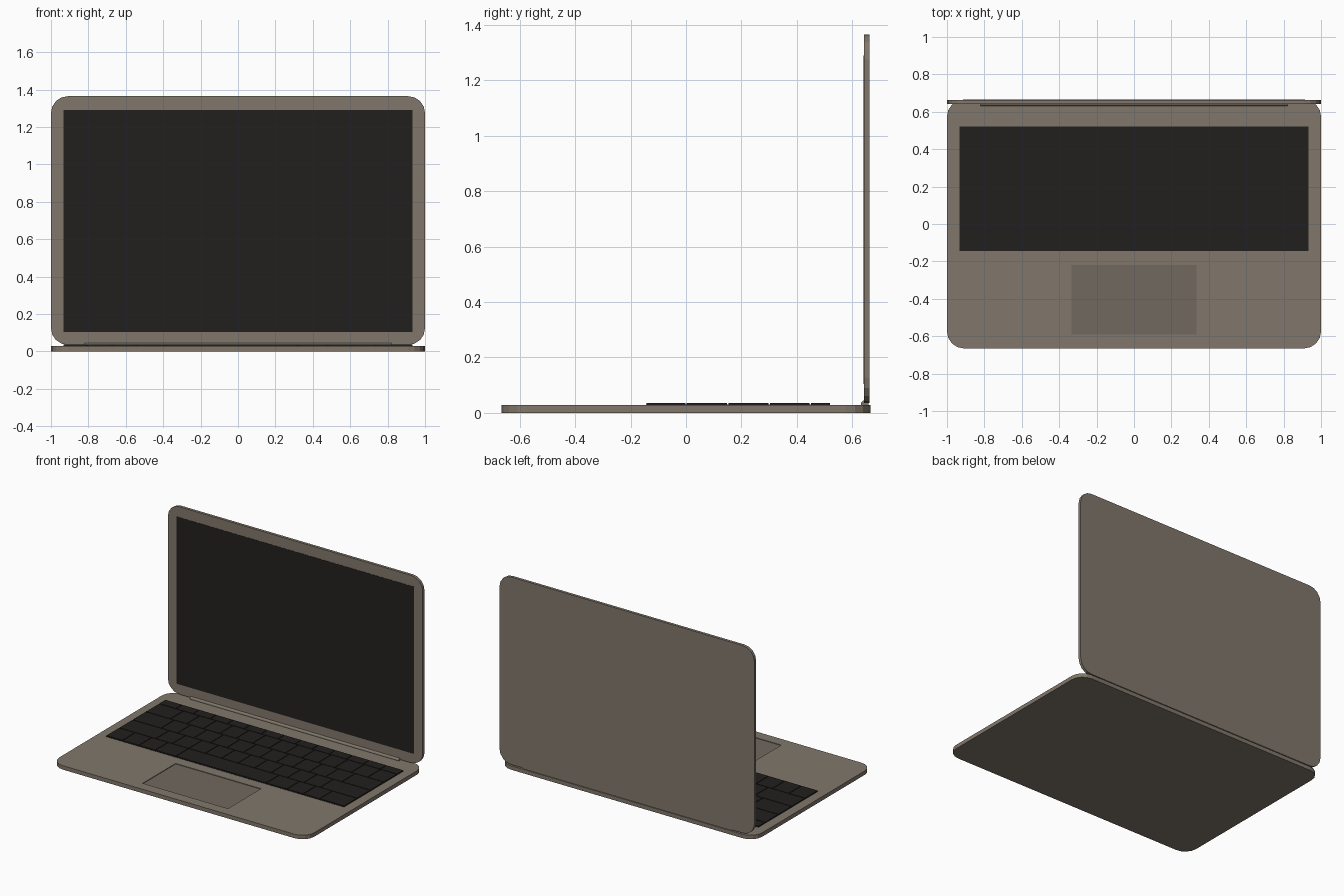
import bpy, bmesh, math
from mathutils import Matrix

if "Cube" in bpy.data.objects:
    bpy.data.objects.remove(bpy.data.objects["Cube"])


def material(name, rgb):
    m = bpy.data.materials.new(name)
    m.diffuse_color = (*rgb, 1)
    m.use_nodes = True
    m.node_tree.nodes["Principled BSDF"].inputs["Base Color"].default_value = m.diffuse_color
    return m


SHELL = material("warm_metal", (0.22, 0.185, 0.147))
PAD = material("trackpad_grey", (0.165, 0.14, 0.115))
DARK = material("near_black", (0.016, 0.0145, 0.0135))


def finish(name, bm, mat):
    bmesh.ops.recalc_face_normals(bm, faces=bm.faces)
    me = bpy.data.meshes.new(name)
    bm.to_mesh(me)
    bm.free()
    ob = bpy.data.objects.new(name, me)
    bpy.context.collection.objects.link(ob)
    me.materials.append(mat)
    return ob


def add_box(bm, x0, x1, y0, y1, z0, z1):
    mat = Matrix.Translation(((x0 + x1) / 2, (y0 + y1) / 2, (z0 + z1) / 2))
    mat = mat @ Matrix.Diagonal((x1 - x0, y1 - y0, z1 - z0, 1))
    bmesh.ops.create_cube(bm, size=1, matrix=mat)


def box(name, mat, *dims):
    bm = bmesh.new()
    add_box(bm, *dims)
    return finish(name, bm, mat)


def rounded_slab(name, w, d, h, mat, radius=0.09, segments=4):
    """Flat slab with its four upright corners rounded, standing on z = 0."""
    bm = bmesh.new()
    add_box(bm, -w / 2, w / 2, -d / 2, d / 2, 0, h)
    uprights = [e for e in bm.edges
                if abs(e.verts[0].co.z - e.verts[1].co.z) > h / 2]
    bmesh.ops.bevel(bm, geom=uprights, offset=radius, segments=segments,
                    profile=0.5, affect='EDGES')
    return finish(name, bm, mat)


# base with a shallow trackpad recess
TOP = 0.028
base = rounded_slab("base", 2, 1.33, TOP, SHELL)
cutter = box("trackpad_cutter", SHELL, -0.335, 0.335, -0.59, -0.22, 0.022, 0.06)
cutter.hide_render = True
cutter.hide_set(True)
cut = base.modifiers.new("trackpad_recess", 'BOOLEAN')
cut.operation = 'DIFFERENCE'
cut.solver = 'EXACT'
cut.object = cutter
box("trackpad", PAD, -0.335, 0.335, -0.59, -0.22, 0.018, 0.0235)

# upright lid and display
lid = rounded_slab("lid", 2, 1.33, 0.02, SHELL)
lid.data.transform(Matrix.Translation((0, 0.662, 0.70))
                   @ Matrix.Rotation(math.pi / 2, 4, 'X'))
box("screen", DARK, -0.933, 0.933, 0.6405, 0.645, 0.105, 1.29)

# hinge barrel
bm = bmesh.new()
bmesh.ops.create_cone(bm, cap_ends=True, segments=16, radius1=0.014,
                      radius2=0.014, depth=1.64,
                      matrix=Matrix.Translation((0, 0.645, 0.031))
                      @ Matrix.Rotation(math.pi / 2, 4, 'Y'))
hinge = finish("hinge", bm, SHELL)
for p in hinge.data.polygons:
    p.use_smooth = len(p.vertices) == 4

# keyboard: front edge, back edge and key widths of every row
box("key_bed", DARK, -0.933, 0.933, -0.145, 0.52, 0.026, 0.0295)
ROWS = [
    (-0.145, 0.000, [1, 1, 1, 1.25, 5.5, 1.25, 1, 1, 1.5]),
    (0.000, 0.150, [2.25] + [1] * 10 + [2.25]),
    (0.150, 0.300, [1.75] + [1] * 11 + [1.75]),
    (0.300, 0.448, [1.5] + [1] * 13),
    (0.448, 0.522, [1] * 14),
]
GAP = 0.0025
bm = bmesh.new()
for y0, y1, widths in ROWS:
    x = -0.935
    for w in widths:
        step = 1.87 * w / sum(widths)
        add_box(bm, x + GAP, x + step - GAP, y0 + GAP, y1 - GAP, TOP, 0.036)
        x += step
finish("keys", bm, DARK)
